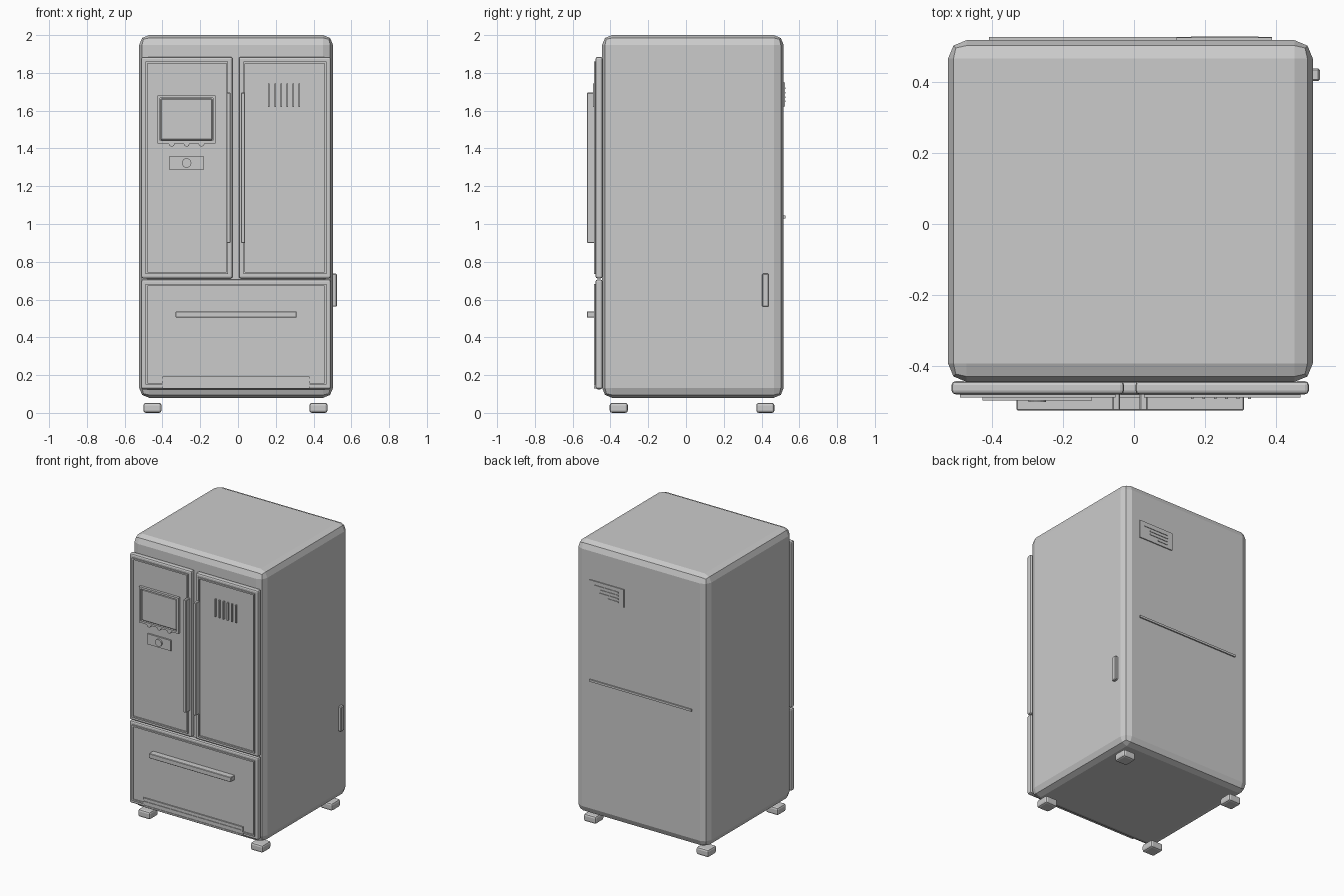
import bpy
import math

if "Cube" in bpy.data.objects:
    bpy.data.objects.remove(bpy.data.objects["Cube"], do_unlink=True)

grey = bpy.data.materials.new("light grey")
grey.use_nodes = True
tone = (0.6, 0.6, 0.6, 1.0)
grey.diffuse_color = tone
grey.node_tree.nodes["Principled BSDF"].inputs["Base Color"].default_value = tone


def box(name, x, y, z, bevel=0.0, segments=1):
    """Box given by its (low, high) range on each axis."""
    bpy.ops.mesh.primitive_cube_add(size=1, location=[sum(r) / 2 for r in (x, y, z)])
    ob = bpy.context.object
    ob.name = name
    ob.scale = [r[1] - r[0] for r in (x, y, z)]
    bpy.ops.object.transform_apply(location=False, rotation=False, scale=True)
    ob.data.materials.append(grey)
    if bevel:
        mod = ob.modifiers.new("Bevel", "BEVEL")
        mod.width = bevel
        mod.segments = segments
    return ob


def disc(name, x, z, radius, y, sides):
    """Short cylinder whose axis points to the front."""
    bpy.ops.mesh.primitive_cylinder_add(
        vertices=sides, radius=radius, depth=y[1] - y[0],
        location=(x, sum(y) / 2, z), rotation=(math.pi / 2, 0, 0))
    ob = bpy.context.object
    ob.name = name
    ob.data.materials.append(grey)


def frame(name, x, z, y, width):
    """Rectangular ring of four strips."""
    inner = (z[0] + width, z[1] - width)
    box(name + "_top", x, y, (inner[1], z[1]))
    box(name + "_bottom", x, y, (z[0], inner[0]))
    box(name + "_side_a", (x[0], x[0] + width), y, inner)
    box(name + "_side_b", (x[1] - width, x[1]), y, inner)


FACE = -0.479  # front surface of the doors


def panel(name, x, z):
    """Door slab with a raised trim ring."""
    box(name, x, (FACE, -0.442), z, 0.011, 2)
    trim = 0.024
    frame(name + "_trim", (x[0] + trim, x[1] - trim), (z[0] + trim, z[1] - trim),
          (-0.488, FACE + 0.002), 0.01)


# Cabinet
box("cabinet", (-0.523, 0.503), (-0.444, 0.517), (0.08, 2.0), 0.052, 2)

# Doors and drawer
panel("right_door", (-0.513, -0.028), (0.712, 1.885))
panel("left_door", (0.004, 0.492), (0.712, 1.885))
panel("drawer", (-0.513, 0.492), (0.125, 0.706))

# Handles
for name, x in (("right_handle", -0.061), ("left_handle", 0.016)):
    box(name, (x, x + 0.022), (-0.524, FACE + 0.002), (0.9, 1.695), 0.003)
box("drawer_handle", (-0.33, 0.31), (-0.524, FACE + 0.002), (0.504, 0.538), 0.003)

# Display with knobs below it
frame("display_frame", (-0.426, -0.118), (1.427, 1.68), (-0.497, FACE + 0.002), 0.014)
box("display_screen", (-0.41, -0.134), (-0.492, FACE + 0.002), (1.443, 1.664), 0.006)
for i in range(3):
    disc("knob", -0.351 + i * 0.079, 1.425, 0.016, (-0.494, FACE + 0.002), 8)

# Button plate
box("button_plate", (-0.362, -0.182), (-0.49, FACE + 0.002), (1.286, 1.36))
disc("button", -0.272, 1.323, 0.025, (-0.501, FACE + 0.002), 16)

# Vent slats on the left door
for i in range(6):
    x = 0.164 + i * 0.0322
    box("vent_slat", (x - 0.004, x + 0.004), (-0.492, FACE + 0.002), (1.62, 1.745))

# Kick grille at the drawer foot
box("kick_plate", (-0.4, 0.378), (-0.484, FACE + 0.002), (0.13, 0.193))
for z in (0.13, 0.158, 0.182):
    box("kick_slat", (-0.4, 0.378), (-0.488, -0.482), (z, z + 0.011))

# Feet
for x in (-0.453, 0.426):
    for y in (-0.356, 0.42):
        box("foot", (x - 0.048, x + 0.048), (y - 0.048, y + 0.048), (0.0, 0.053), 0.013, 2)

# Side grip
box("side_grip", (0.495, 0.523), (0.402, 0.438), (0.562, 0.737), 0.005)

# Back label with printed bars, and the back seam strip
box("back_label", (0.12, 0.388), (0.51, 0.524), (1.622, 1.748))
for i, length in enumerate((0.19, 0.145, 0.145, 0.08)):
    z = 1.718 - i * 0.023
    box("label_bar", (0.16, 0.16 + length), (0.522, 0.528), (z - 0.004, z + 0.004))
box("back_strip", (-0.408, 0.388), (0.51, 0.526), (1.03, 1.045))
